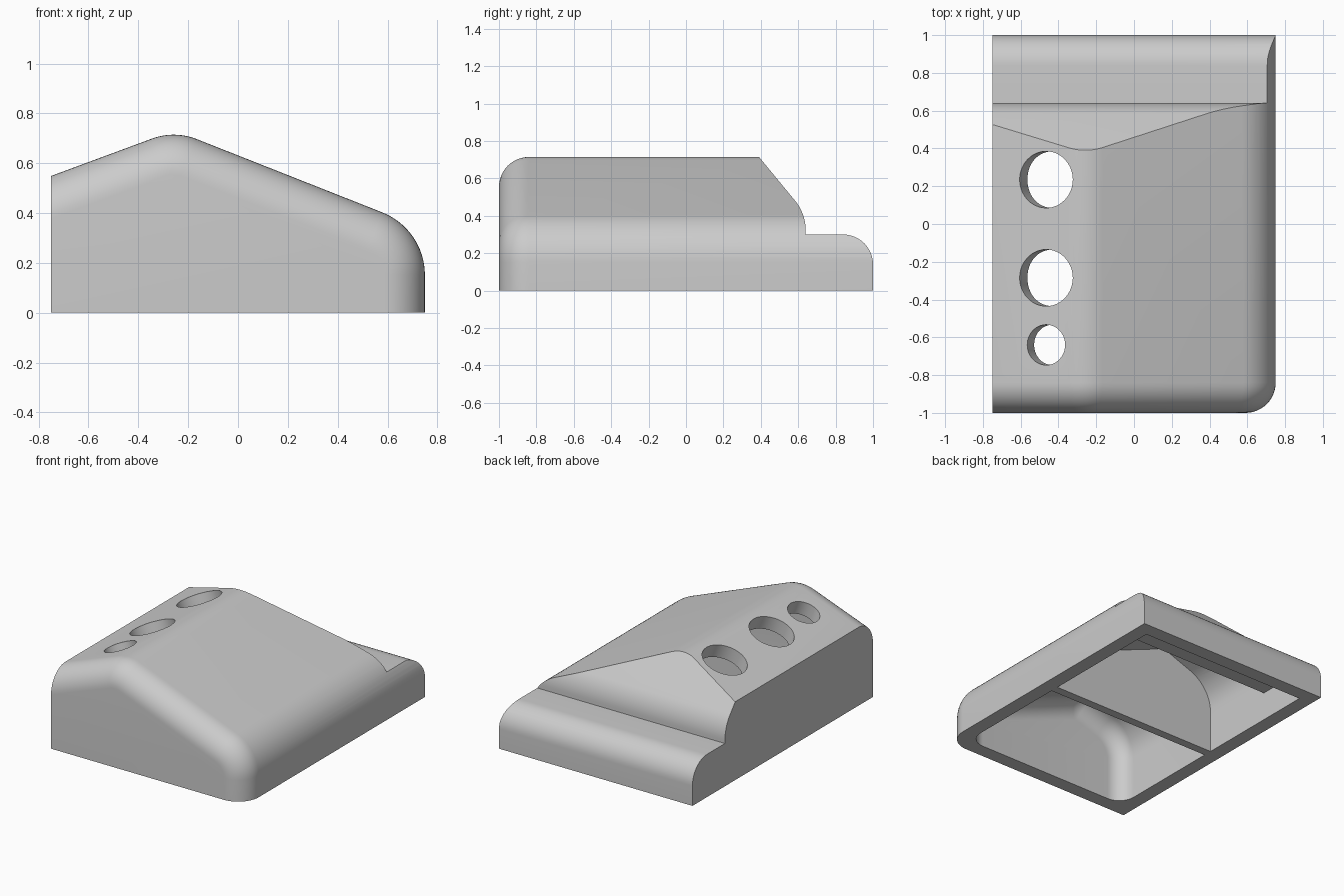
import bpy, bmesh, math
from mathutils import Vector, Matrix

cube = bpy.data.objects.get("Cube")
if cube:
    bpy.data.objects.remove(cube)

grey = bpy.data.materials.new("light grey")
grey.use_nodes = True
grey.diffuse_color = (0.6, 0.6, 0.6, 1)
grey.node_tree.nodes["Principled BSDF"].inputs["Base Color"].default_value = (0.6, 0.6, 0.6, 1)

WALL = 0.1
LEFT_SLOPE, RIGHT_SLOPE = 0.37, -0.395
PEAK = Vector((-0.255, 0.732))


def rounded(corners, steps=12):
    """Polygon with each (x, y, radius) corner replaced by an arc."""
    out = []
    for i, (x, y, r) in enumerate(corners):
        p = Vector((x, y))
        if r <= 0:
            out.append(p)
            continue
        a = (Vector(corners[i - 1][:2]) - p).normalized()
        b = (Vector(corners[(i + 1) % len(corners)][:2]) - p).normalized()
        half = a.angle(b) / 2
        start, centre = p + a * (r / math.tan(half)), p + (a + b).normalized() * (r / math.sin(half))
        sweep = (start - centre).angle_signed(p + b * (r / math.tan(half)) - centre)
        for k in range(steps + 1):
            out.append(centre + Matrix.Rotation(-sweep * k / steps, 2) @ (start - centre))
    return out


def section(d, left, left_radius, floor):
    """Gabled cross-section, inset by d."""
    ls, rs = LEFT_SLOPE, RIGHT_SLOPE
    lc = PEAK.y - ls * PEAK.x - d * math.hypot(1, ls)
    rc = PEAK.y - rs * PEAK.x - d * math.hypot(1, rs)
    px = (rc - lc) / (ls - rs)
    right = 0.75 - d
    return rounded([(left, floor, 0), (left, ls * left + lc, left_radius),
                    (px, ls * px + lc, 0.25 - d),
                    (right, rs * right + rc, 0.27 - d), (right, floor, 0)])


def loft(name, rings):
    """Skin a list of 3D rings and cap both ends."""
    bm = bmesh.new()
    rows = [[bm.verts.new(p) for p in ring] for ring in rings]
    n = len(rows[0])
    for a, b in zip(rows, rows[1:]):
        for i in range(n):
            j = (i + 1) % n
            bm.faces.new((a[i], a[j], b[j], b[i]))
    bm.faces.new(rows[0])
    bm.faces.new(rows[-1])
    bmesh.ops.recalc_face_normals(bm, faces=bm.faces)
    mesh = bpy.data.meshes.new(name)
    bm.to_mesh(mesh)
    bm.free()
    mesh.materials.append(grey)
    obj = bpy.data.objects.new(name, mesh)
    bpy.context.collection.objects.link(obj)
    return obj


def along_y(name, stations):
    return loft(name, [[(p.x, y, p.y) for p in pts] for y, pts in stations])


def across_x(name, pts):
    return loft(name, [[(x, p.x, p.y) for p in pts] for x in (-1, 1)])


def combine(target, tool, operation):
    mod = target.modifiers.new("cut", "BOOLEAN")
    mod.operation, mod.object, mod.solver = operation, tool, "EXACT"
    bpy.context.view_layer.objects.active = target
    bpy.ops.object.modifier_apply(modifier=mod.name)
    bpy.data.objects.remove(tool)


def side_profile(d, floor):
    """Side outline: high top, sloped back and low rounded step, inset by d."""
    back, step, slope = 0.64 - d, 0.30 - d, -1.214
    shift = d * math.hypot(1, slope)
    z = lambda y: 0.715 + slope * (y - 0.39) - shift
    top_y = 0.39 + (0.285 + shift) / -slope
    top_y = 0.39 - (0.285 + shift) / 1.214
    return rounded([(-1.2, floor, 0), (-1.2, 1, 0), (top_y, 1, 0),
                    (back, z(back), 0.25 - d), (back, step, 0),
                    (1 - d, step, 0.16 - d), (1 - d, floor, 0)])


def rounded_front(y0, d, radius, steps=12):
    """Insets and positions for a rounded front edge."""
    for k in range(steps + 1):
        t = math.pi / 2 * k / steps
        yield y0 + radius * (1 - math.cos(t)), d + radius * (1 - math.sin(t))


# Outer housing with rounded front edge
shell = [(y, section(d, -0.75, 0, 0)) for y, d in rounded_front(-1, 0, 0.16)]
housing = along_y("housing", shell + [(1.2, section(0, -0.75, 0, 0))])
combine(housing, across_x("side_outline", side_profile(0, -0.2)), "INTERSECT")

# Front cavity, ending at the cross rib
front = [(y, section(d, -0.75 + d, 0.36 - d, -0.1))
         for y, d in rounded_front(-1 + WALL, WALL, 0.12)]
rib_end = section(WALL, -0.75 + WALL, 0.26, -0.1)
front_cavity = along_y("front_cavity", front + [(-0.06, rib_end)])
combine(housing, front_cavity, "DIFFERENCE")

# Back cavity under the slope and the step
back_cavity = along_y("back_cavity", [(0, rib_end), (1.2, rib_end)])
combine(back_cavity, across_x("inner_outline", side_profile(WALL, -0.2)), "INTERSECT")
combine(housing, back_cavity, "DIFFERENCE")

# Three round holes square to the left slope
tilt = math.atan(LEFT_SLOPE)
normal = Vector((-math.sin(tilt), 0, math.cos(tilt)))
for y, radius in ((0.235, 0.15), (-0.285, 0.15), (-0.64, 0.107)):
    x = -0.465
    centre = Vector((x, y, PEAK.y + LEFT_SLOPE * (x - PEAK.x)))
    u = Vector((math.cos(tilt), 0, math.sin(tilt)))
    circle = [u * radius * math.cos(a) + Vector((0, radius * math.sin(a), 0))
              for a in (math.tau * i / 48 for i in range(48))]
    hole = loft("hole", [[centre + normal * h + c for c in circle] for h in (-0.34, 0.2)])
    combine(housing, hole, "DIFFERENCE")

# Smooth the fillets, keep real edges sharp
bpy.ops.object.select_all(action="DESELECT")
housing.select_set(True)
bpy.context.view_layer.objects.active = housing
bpy.ops.object.shade_smooth_by_angle(angle=math.radians(25))
